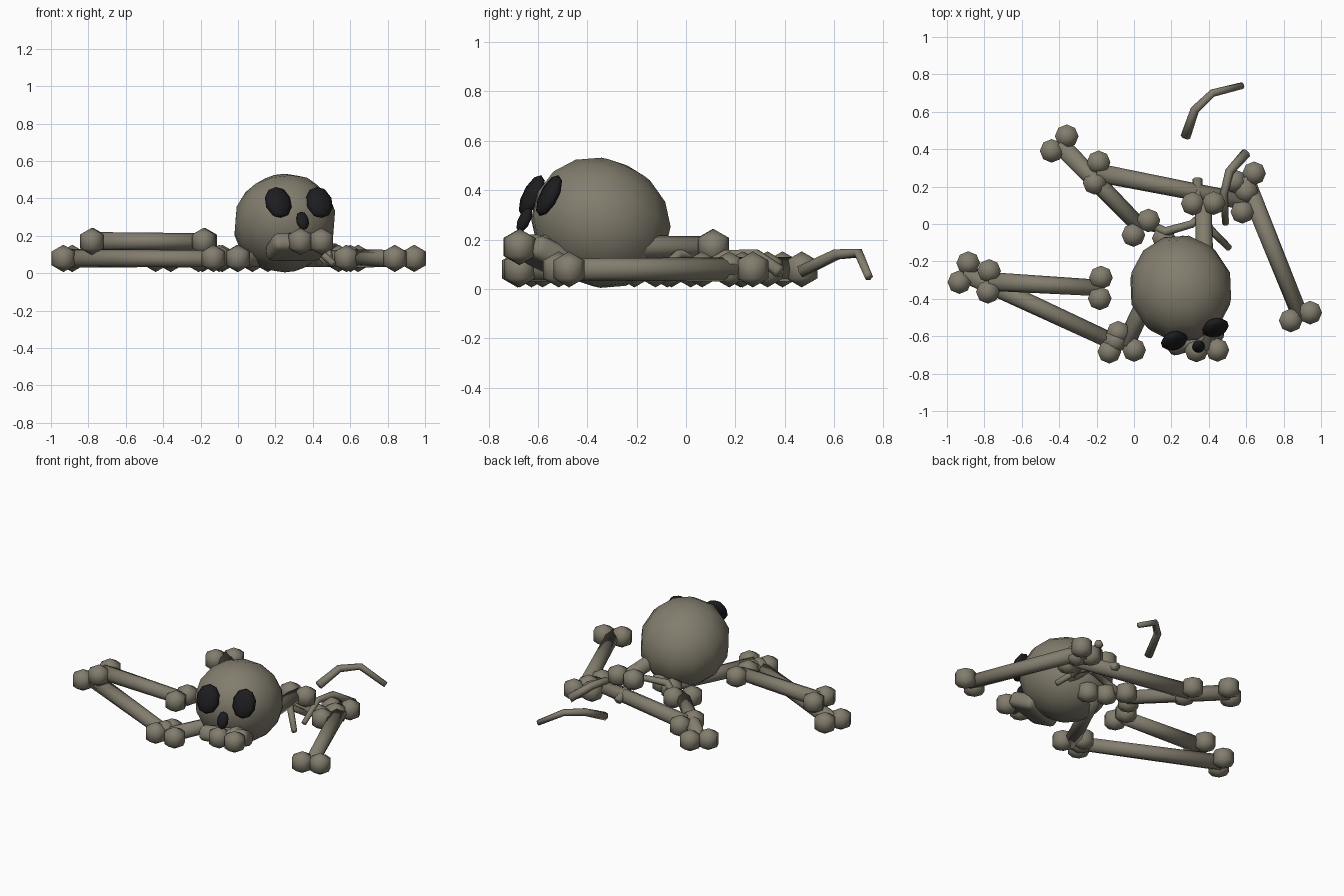
import bpy, bmesh, math
from mathutils import Vector, Matrix, Euler

if "Cube" in bpy.data.objects:
    bpy.data.objects.remove(bpy.data.objects["Cube"])


def material(name, rgb):
    m = bpy.data.materials.new(name)
    m.diffuse_color = (*rgb, 1)
    m.use_nodes = True
    m.node_tree.nodes["Principled BSDF"].inputs["Base Color"].default_value = m.diffuse_color
    return m


BONE = material("old bone", (0.225, 0.205, 0.155))
DARK = material("socket black", (0.012, 0.012, 0.014))


def finish(name, bm, mat, smooth=True):
    bmesh.ops.recalc_face_normals(bm, faces=bm.faces)
    me = bpy.data.meshes.new(name)
    for f in bm.faces:
        f.smooth = smooth
    bm.to_mesh(me)
    bm.free()
    me.materials.append(mat)
    ob = bpy.data.objects.new(name, me)
    bpy.context.collection.objects.link(ob)
    return ob


def long_bone(name, a, b, z):
    """Tapered shaft with a pair of knuckles at each end."""
    a, b = Vector((*a, z)), Vector((*b, z))
    d = (b - a).normalized()
    side = Vector((-d.y, d.x, 0))
    bm = bmesh.new()
    rot = d.to_track_quat('Z', 'Y').to_matrix().to_4x4()
    bmesh.ops.create_cone(bm, cap_ends=True, segments=8, radius1=0.05, radius2=0.044,
                          depth=(b - a).length,
                          matrix=Matrix.Translation((a + b) / 2) @ rot)
    for end in (a, b):
        for s in (-1, 1):
            bmesh.ops.create_uvsphere(bm, u_segments=8, v_segments=3, radius=0.073,
                                      matrix=Matrix.Translation(end + side * s * 0.056))
    finish(name, bm, BONE)


def rib(name, pts):
    """Bent six-sided tube that thins towards its last point."""
    pts = [Vector(p) for p in pts]
    bm = bmesh.new()
    rings = []
    for i, p in enumerate(pts):
        t = (pts[min(i + 1, len(pts) - 1)] - pts[max(i - 1, 0)]).normalized()
        u = t.cross(Vector((0, 0, 1))).normalized()
        v = u.cross(t)
        r = 0.027 - 0.003 * i
        rings.append([bm.verts.new(p + (u * math.cos(k * math.pi / 3)
                                        + v * math.sin(k * math.pi / 3)) * r)
                      for k in range(6)])
    for r0, r1 in zip(rings, rings[1:]):
        for k in range(6):
            bm.faces.new((r0[k], r0[(k + 1) % 6], r1[(k + 1) % 6], r1[k]))
    bm.faces.new(rings[0])
    bm.faces.new(rings[-1])
    finish(name, bm, BONE)


# Scattered long bones lying flat, two of them resting higher
long_bone("back_left_bone", (-0.40, 0.43), (0.037, -0.02), 0.079)
long_bone("back_cross_bone", (-0.20, 0.275), (0.59, 0.12), 0.079)
long_bone("right_bone", (0.59, 0.25), (0.89, -0.495), 0.079)
long_bone("front_left_bone", (-0.91, -0.26), (-0.108, -0.632), 0.079)
long_bone("upper_left_bone", (-0.778, -0.307), (-0.18, -0.342), 0.17)
long_bone("under_skull_bone", (-0.05, -0.65), (0.21, -0.10), 0.079)
long_bone("upper_middle_bone", (0.39, -0.675), (0.37, 0.11), 0.17)

# Loose ribs
rib("rib_back", [(0.275, 0.465, 0.07), (0.325, 0.61, 0.14), (0.42, 0.70, 0.145), (0.58, 0.74, 0.05)])
rib("rib_right", [(0.60, 0.38, 0.07), (0.51, 0.28, 0.14), (0.48, 0.16, 0.14), (0.49, 0.0, 0.05)])
rib("rib_middle", [(0.34, 0.24, 0.07), (0.34, 0.08, 0.14), (0.41, -0.03, 0.14), (0.51, -0.13, 0.05)])
rib("rib_inner", [(0.09, -0.01, 0.07), (0.17, -0.04, 0.13), (0.31, 0.0, 0.14), (0.44, 0.12, 0.05)])

# Skull, tipped back and turned to the right
TILT = Euler((math.radians(-26), 0, math.radians(18))).to_matrix().to_4x4()


def ball(name, loc, size, mat, u, v):
    bm = bmesh.new()
    bmesh.ops.create_uvsphere(bm, u_segments=u, v_segments=v, radius=1)
    bm.transform(Matrix.Translation(loc) @ TILT @ Matrix.Diagonal((*size, 1)))
    return finish(name, bm, mat)


ball("skull", (0.25, -0.345, 0.268), (0.277, 0.295, 0.258), BONE, 12, 8)

# Eye sockets and nose hole: flattened hexagonal discs on the face
for name, loc, size in (("left_eye_socket", (0.215, -0.625, 0.378), (0.075, 0.034, 0.092)),
                        ("right_eye_socket", (0.435, -0.555, 0.378), (0.075, 0.034, 0.092)),
                        ("nose_hole", (0.345, -0.655, 0.28), (0.036, 0.026, 0.054))):
    ball(name, loc, size, DARK, 8, 5)

# Upper jaw: rounded block below the nose
bm = bmesh.new()
bmesh.ops.create_cube(bm, size=1)
bm.transform(Matrix.Translation((0.315, -0.575, 0.14)) @ TILT @ Matrix.Diagonal((0.31, 0.19, 0.10, 1)))
bmesh.ops.bevel(bm, geom=bm.edges[:], offset=0.038, segments=3, profile=0.5, affect='EDGES')
finish("upper_jaw", bm, BONE)
